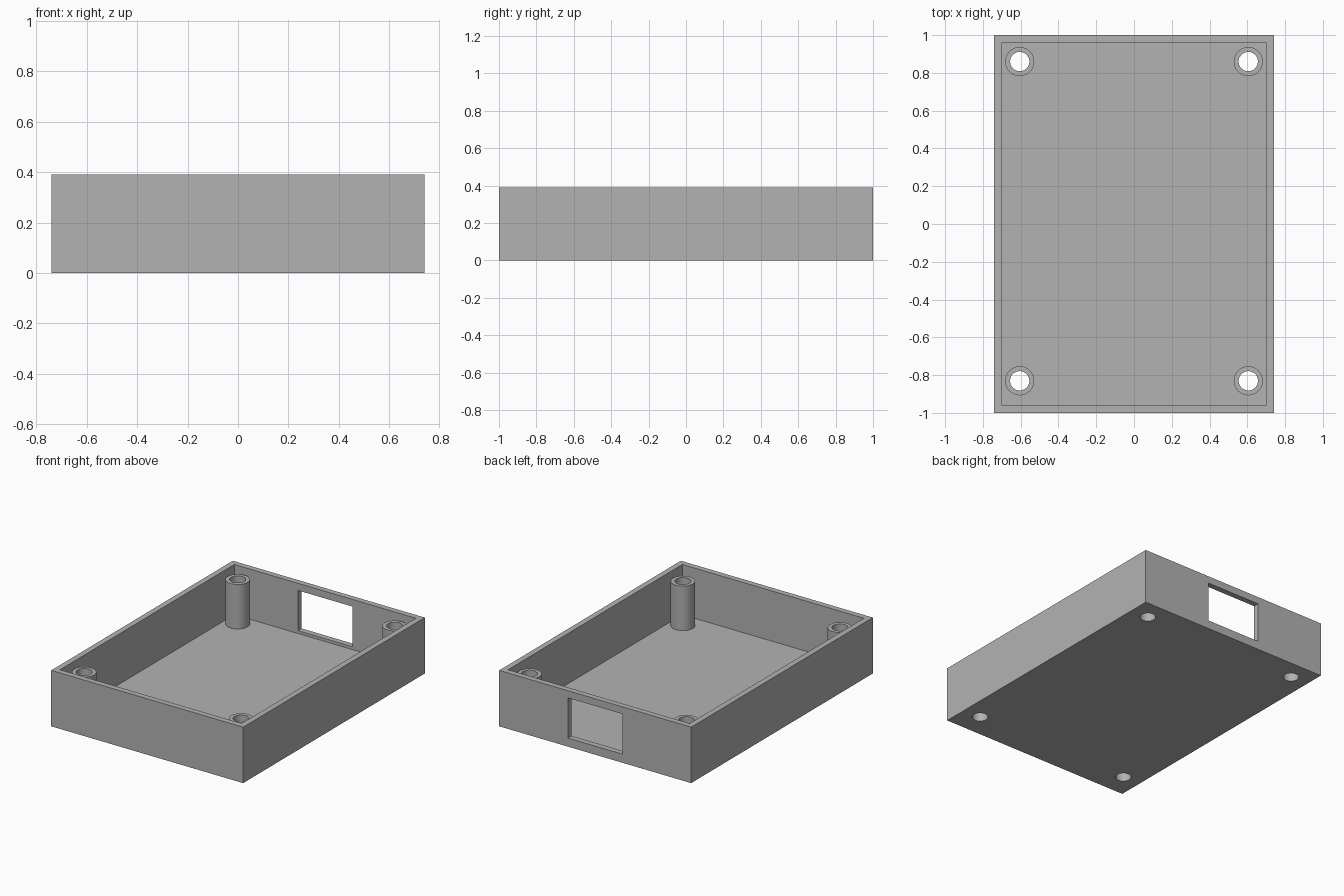
import bpy
import math

if "Cube" in bpy.data.objects:
    bpy.data.objects.remove(bpy.data.objects["Cube"])

HALF_X, HALF_Y, HEIGHT, WALL = 0.74, 1.0, 0.39, 0.04
POST_TOP, POST_R, HOLE_R = 0.35, 0.077, 0.051
POSTS = {
    "front_right": (-0.605, -0.83),
    "front_left": (0.605, -0.83),
    "back_right": (-0.605, 0.86),
    "back_left": (0.605, 0.86),
}

grey = bpy.data.materials.new("plain grey")
grey.use_nodes = True
colour = (0.45, 0.45, 0.45, 1)
grey.diffuse_color = colour
grey.node_tree.nodes["Principled BSDF"].inputs["Base Color"].default_value = colour


def finish(name):
    obj = bpy.context.object
    obj.name = name
    obj.data.materials.append(grey)
    return obj


def box(name, low, high):
    centre = [(a + b) / 2 for a, b in zip(low, high)]
    bpy.ops.mesh.primitive_cube_add(size=1, location=centre)
    bpy.context.object.scale = [b - a for a, b in zip(low, high)]
    bpy.ops.object.transform_apply(location=True, rotation=False, scale=True)
    return finish(name)


def cylinder(name, x, y, radius, bottom, top):
    bpy.ops.mesh.primitive_cylinder_add(
        vertices=48, radius=radius, depth=top - bottom,
        location=(x, y, (bottom + top) / 2))
    return finish(name)


def cut(target, cutter):
    cutter.hide_render = True
    bpy.context.view_layer.objects.active = target
    mod = target.modifiers.new("cut", "BOOLEAN")
    mod.operation = "DIFFERENCE"
    mod.solver = "EXACT"
    mod.object = cutter
    bpy.ops.object.modifier_apply(modifier=mod.name)


def remove(obj):
    bpy.data.objects.remove(obj)


# Open tray with thin walls
tray = box("tray", (-HALF_X, -HALF_Y, 0), (HALF_X, HALF_Y, HEIGHT))
cavity = box("cavity_cutter", (WALL - HALF_X, WALL - HALF_Y, WALL),
             (HALF_X - WALL, HALF_Y - WALL, HEIGHT + 0.2))
cut(tray, cavity)
remove(cavity)

# Rectangular port through the back wall
port = box("port_cutter", (-0.21, HALF_Y - 0.1, 0.06), (0.21, HALF_Y + 0.1, 0.34))
cut(tray, port)
remove(port)

# Hollow screw posts, their holes running on through the floor
for corner, (x, y) in POSTS.items():
    post = cylinder(corner + "_post", x, y, POST_R, WALL, POST_TOP)
    hole = cylinder("hole_cutter", x, y, HOLE_R, -0.1, HEIGHT + 0.1)
    cut(post, hole)
    cut(tray, hole)
    remove(hole)
    bpy.ops.object.select_all(action="DESELECT")
    post.select_set(True)
    bpy.context.view_layer.objects.active = post
    bpy.ops.object.shade_smooth_by_angle(angle=math.radians(30))

bpy.ops.object.select_all(action="DESELECT")
tray.select_set(True)
bpy.context.view_layer.objects.active = tray
bpy.ops.object.shade_smooth_by_angle(angle=math.radians(30))
